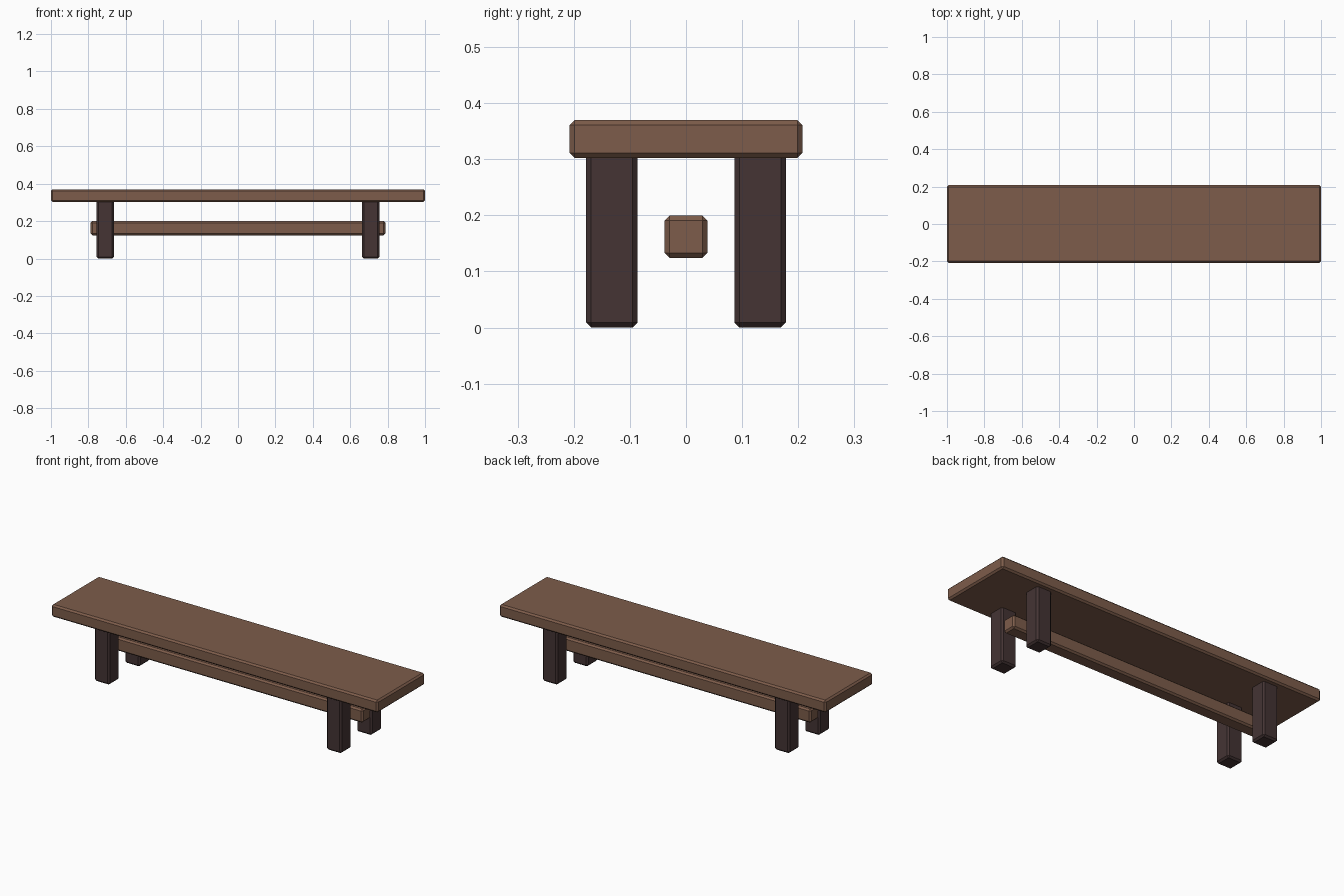
import bpy
import bmesh
from mathutils import Vector

cube = bpy.data.objects.get("Cube")
if cube:
    bpy.data.objects.remove(cube, do_unlink=True)


def make_material(name, rgb):
    mat = bpy.data.materials.new(name)
    mat.use_nodes = True
    colour = (*rgb, 1.0)
    mat.diffuse_color = colour
    mat.node_tree.nodes["Principled BSDF"].inputs["Base Color"].default_value = colour
    return mat


def beam(name, centre, size, mat, chamfer=0.009):
    """Box with a single flat chamfer along every edge."""
    bm = bmesh.new()
    bmesh.ops.create_cube(bm, size=1.0)
    bmesh.ops.scale(bm, vec=Vector(size), verts=bm.verts)
    bmesh.ops.bevel(bm, geom=bm.edges[:], offset=chamfer, segments=1,
                    affect='EDGES', profile=0.5)
    mesh = bpy.data.meshes.new(name)
    bm.to_mesh(mesh)
    bm.free()
    mesh.materials.append(mat)
    obj = bpy.data.objects.new(name, mesh)
    obj.location = centre
    bpy.context.collection.objects.link(obj)
    return obj


brown_wood = make_material("brown wood", (0.205, 0.107, 0.069))
dark_wood = make_material("dark wood", (0.058, 0.034, 0.034))

# Seat plank
beam("seat", (0, 0, 0.336), (2.0, 0.415, 0.068), brown_wood)

# Long rail between the legs
beam("stretcher_rail", (0, 0, 0.162), (1.575, 0.076, 0.076), brown_wood)

# Four legs, tops set slightly into the seat
for x_name, x in (("right", -0.71), ("left", 0.71)):
    for y_name, y in (("front", -0.132), ("back", 0.132)):
        beam(f"{y_name}_{x_name}_leg", (x, y, 0.156), (0.092, 0.092, 0.312), dark_wood)
